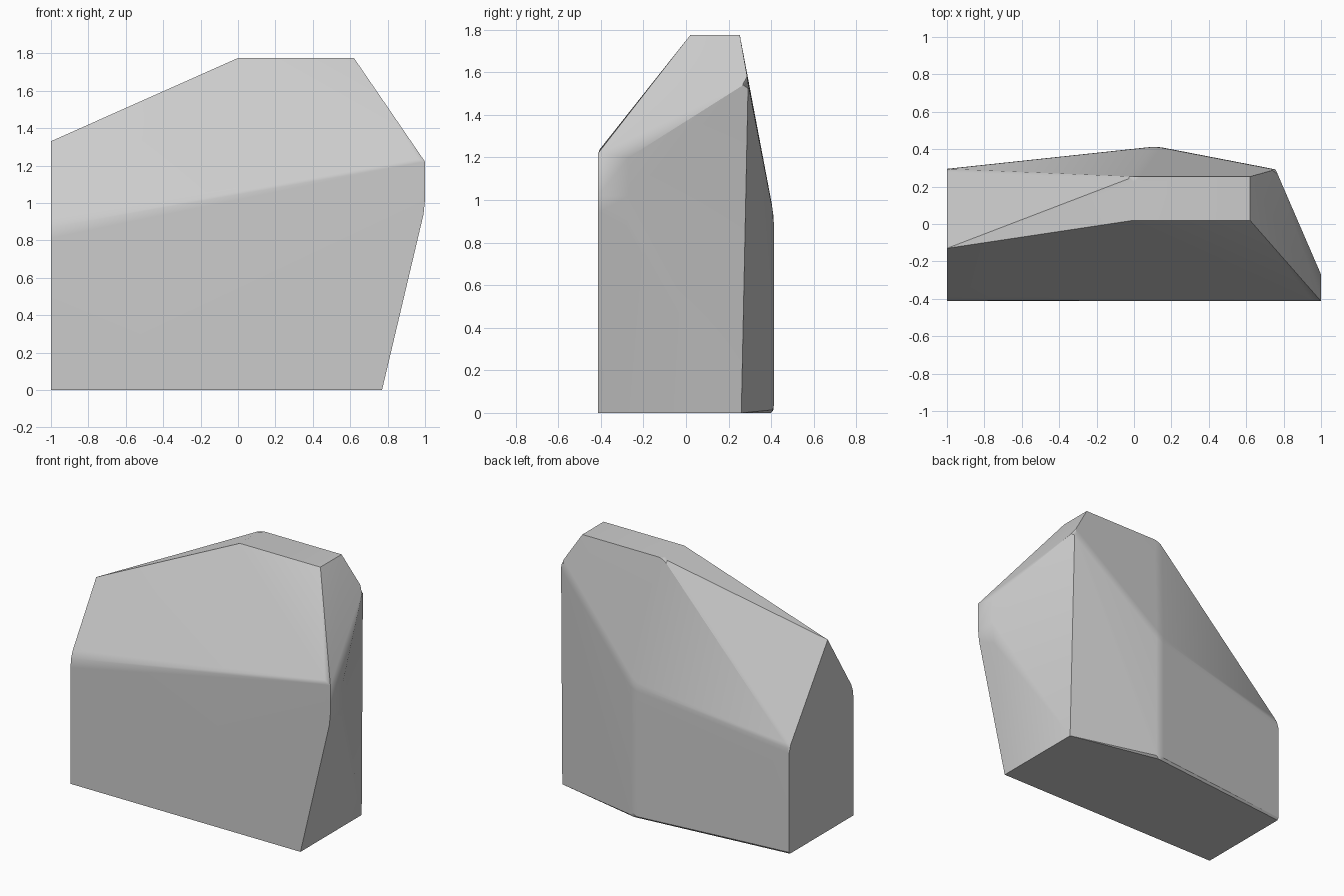
import bpy
import bmesh
from math import radians

cube = bpy.data.objects.get("Cube")
if cube:
    bpy.data.objects.remove(cube, do_unlink=True)

stone = bpy.data.materials.new("grey stone")
stone.use_nodes = True
colour = (0.6, 0.6, 0.6, 1)
stone.diffuse_color = colour
shader = next(n for n in stone.node_tree.nodes if n.type == "BSDF_PRINCIPLED")
shader.inputs["Base Color"].default_value = colour
shader.inputs["Roughness"].default_value = 0.8

FRONT = -0.413
RIDGE = (0.12, 0.415, 0.92)

corners = [
    # flat base and its thin worn back edge
    (-1, FRONT, 0), (0.77, FRONT, 0), (0.77, 0.26, 0),
    (0.12, 0.4, 0), (-1, 0.285, 0),
    (0.12, 0.415, 0.015), (-1, 0.295, 0.015),
    # back ridge and rear shoulders
    RIDGE, (-1, 0.295, 0.73), (0.757, 0.292, 1.555),
    # top plateau and the sloping shoulder
    (0, 0.02, 1.775), (0.62, 0.02, 1.775),
    (0.62, 0.253, 1.775), (0, 0.253, 1.775), (-1, -0.13, 1.33),
    # rounded bend across the front
    (-1, FRONT, 0.81), (-1, -0.407, 0.87), (-1, -0.388, 0.92),
    (0.94, FRONT, 1.21), (0.95, -0.404, 1.24),
    # worn side corner
    (1, FRONT, 1.22), (1, -0.27, 1.2), (1, -0.27, 1.02),
    (1, FRONT, 1.02), (0.992, FRONT, 0.94), (0.975, FRONT, 0.87),
    (0.975, -0.28, 0.87),
]

# Wrap the corners in a convex block
bm = bmesh.new()
for co in corners:
    bm.verts.new(co)
hull = bmesh.ops.convex_hull(bm, input=bm.verts[:])
loose = {g for g in hull["geom_interior"] + hull["geom_unused"]
         if isinstance(g, bmesh.types.BMVert)}
bmesh.ops.delete(bm, geom=list(loose), context="VERTS")
bmesh.ops.dissolve_limit(bm, angle_limit=radians(1),
                         verts=bm.verts[:], edges=bm.edges[:])

# Soften the ridges that meet on the back
ridges = [e for e in bm.edges
          if any(v.co.y > 0.41 and v.co.z > 0.5 for v in e.verts)
          and e.calc_face_angle(0) > radians(6)]
bmesh.ops.bevel(bm, geom=ridges, offset=0.03, segments=2, profile=0.5,
                affect="EDGES", clamp_overlap=True)
bmesh.ops.recalc_face_normals(bm, faces=bm.faces[:])

mesh = bpy.data.meshes.new("rock_block")
bm.to_mesh(mesh)
bm.free()
mesh.materials.append(stone)
rock = bpy.data.objects.new("rock_block", mesh)
bpy.context.collection.objects.link(rock)

# Smooth the worn edges and keep the broken ones crisp
bpy.ops.object.select_all(action="DESELECT")
rock.select_set(True)
bpy.context.view_layer.objects.active = rock
bpy.ops.object.shade_smooth_by_angle(angle=radians(30))
weighted = rock.modifiers.new("weighted_normals", "WEIGHTED_NORMAL")
weighted.keep_sharp = True
